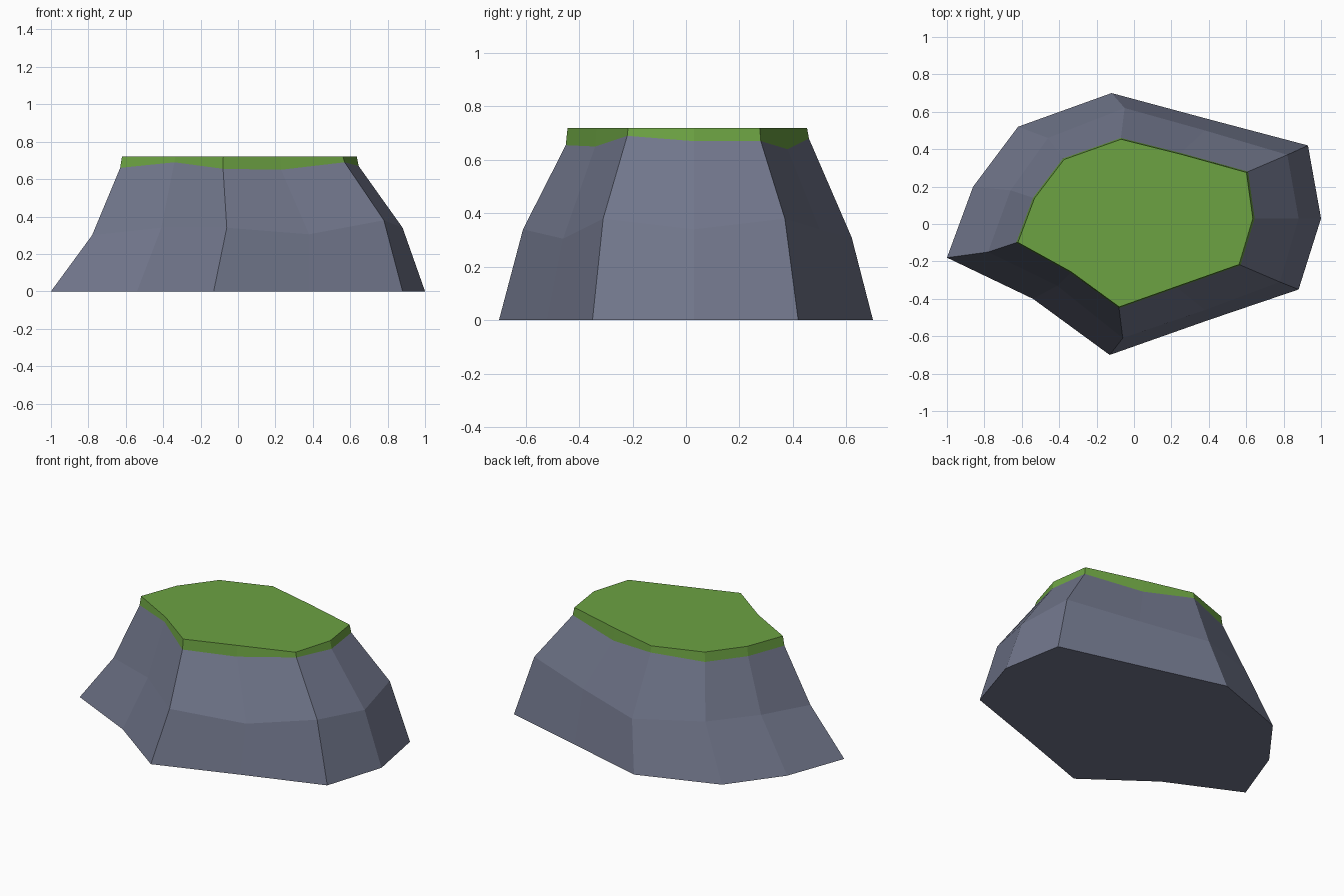
import bpy, bmesh

if "Cube" in bpy.data.objects:
    bpy.data.objects.remove(bpy.data.objects["Cube"])

# Each column of the rock: (x, y) on the ground, (x, y, z) at the waist,
# (x, y, z) at the lower edge of the grass; counter-clockwise from the left tip
COLUMNS = [
    ((-1.00, -0.18), (-0.78, -0.15, 0.30), (-0.63, -0.10, 0.66)),
    ((-0.54, -0.40), (-0.41, -0.33, 0.34), (-0.34, -0.26, 0.69)),
    ((-0.13, -0.70), (-0.06, -0.61, 0.34), (-0.08, -0.45, 0.655)),
    ((0.38, -0.52), (0.38, -0.46, 0.305), (0.23, -0.34, 0.65)),
    ((0.88, -0.35), (0.78, -0.31, 0.38), (0.57, -0.22, 0.69)),
    ((1.00, 0.03), (0.88, 0.03, 0.34), (0.645, 0.03, 0.67)),
    ((0.93, 0.42), (0.82, 0.37, 0.38), (0.61, 0.28, 0.67)),
    ((0.40, 0.56), (0.38, 0.50, 0.34), (0.25, 0.38, 0.64)),
    ((-0.12, 0.70), (-0.05, 0.62, 0.31), (-0.07, 0.46, 0.68)),
    ((-0.62, 0.52), (-0.46, 0.46, 0.34), (-0.38, 0.35, 0.66)),
    ((-0.86, 0.20), (-0.66, 0.18, 0.33), (-0.54, 0.14, 0.66)),
]
TOP = 0.72


def material(name, colour):
    mat = bpy.data.materials.new(name)
    mat.diffuse_color = (*colour, 1)
    mat.use_nodes = True
    mat.node_tree.nodes["Principled BSDF"].inputs["Base Color"].default_value = mat.diffuse_color
    return mat


def loft(name, rings, mat, cap_bottom=False, cap_top=False):
    """Flat-shaded skin through a stack of rings, optionally capped."""
    bm = bmesh.new()
    loops = [[bm.verts.new(p) for p in ring] for ring in rings]
    n = len(loops[0])
    for low, high in zip(loops, loops[1:]):
        for i in range(n):
            j = (i + 1) % n
            bm.faces.new((low[i], low[j], high[j], high[i]))
    if cap_bottom:
        bm.faces.new(loops[0][::-1])
    if cap_top:
        bm.faces.new(loops[-1])
    mesh = bpy.data.meshes.new(name)
    bm.to_mesh(mesh)
    bm.free()
    mesh.materials.append(mat)
    obj = bpy.data.objects.new(name, mesh)
    bpy.context.collection.objects.link(obj)
    return obj


stone = material("slate grey stone", (0.165, 0.182, 0.26))
grass = material("grass green", (0.15, 0.36, 0.055))

ground = [(x, y, 0) for (x, y), _, _ in COLUMNS]
waist = [w for _, w, _ in COLUMNS]
edge = [e for _, _, e in COLUMNS]
rim = [(x * 0.985, y * 0.985, TOP) for x, y, _ in edge]

# Rock body, then the grass cap that continues it upwards
loft("rock_body", [ground, waist, edge], stone, cap_bottom=True)
loft("grass_cap", [edge, rim], grass, cap_top=True)
